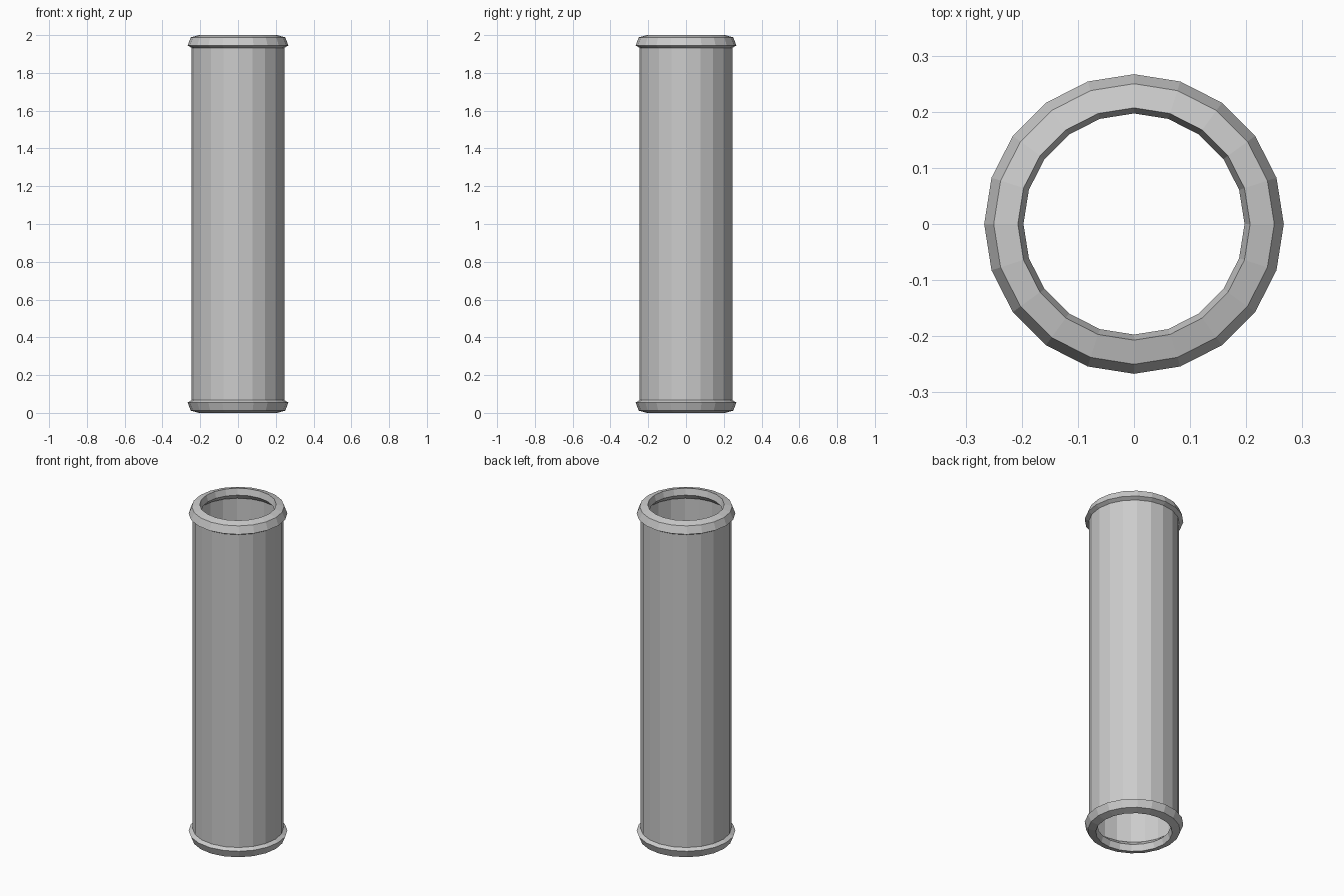
import bpy, bmesh
from math import cos, sin, tau

if "Cube" in bpy.data.objects:
    bpy.data.objects.remove(bpy.data.objects["Cube"])

SIDES = 20


def lathe(name, profile, closed):
    """Revolve (radius, z) points around z into a flat-faced ring or tube."""
    bm = bmesh.new()
    rows = [[bm.verts.new((r * cos(tau * i / SIDES), r * sin(tau * i / SIDES), z))
             for r, z in profile] for i in range(SIDES)]
    n = len(profile)
    for i in range(SIDES):
        a, b = rows[i], rows[(i + 1) % SIDES]
        for j in range(n if closed else n - 1):
            k = (j + 1) % n
            bm.faces.new((a[j], b[j], b[k], a[k]))
    bmesh.ops.recalc_face_normals(bm, faces=bm.faces)
    mesh = bpy.data.meshes.new(name)
    bm.to_mesh(mesh)
    bm.free()
    obj = bpy.data.objects.new(name, mesh)
    bpy.context.collection.objects.link(obj)
    return obj


# Hollow pipe wall
lathe("pipe_wall", [(0.245, 0.04), (0.245, 1.96)], False)

# Five-sided rim rings, mirrored top and bottom
rim = [(0.207, 2.0), (0.25, 1.988), (0.267, 1.945), (0.235, 1.927), (0.197, 1.963)]
lathe("top_rim", rim, True)
lathe("bottom_rim", [(r, 2.0 - z) for r, z in rim], True)
